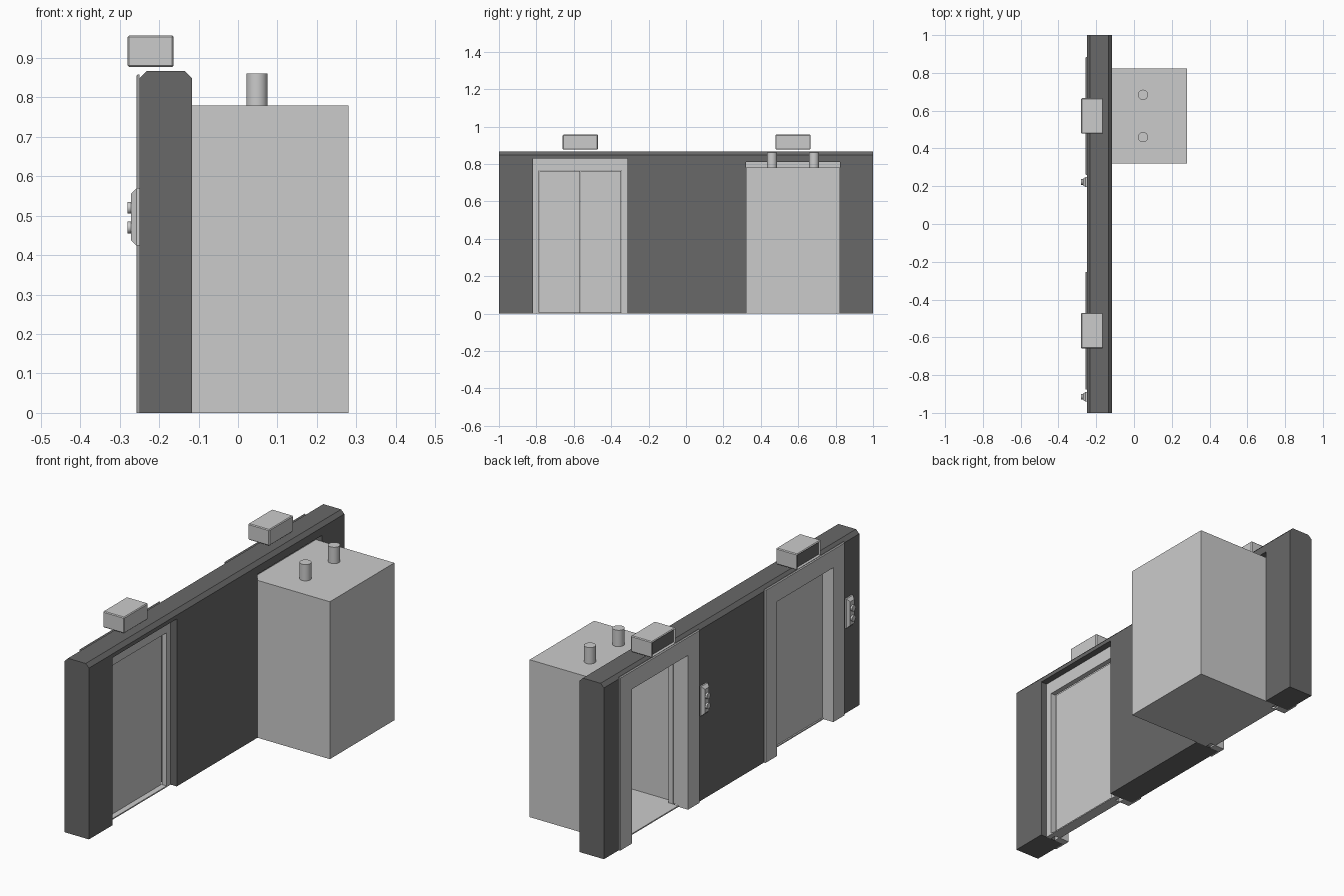
import bpy, bmesh, math
from mathutils import Matrix, Vector

default = bpy.data.objects.get("Cube")
if default:
    bpy.data.objects.remove(default, do_unlink=True)


def material(name, value):
    m = bpy.data.materials.new(name)
    m.use_nodes = True
    m.diffuse_color = (value, value, value, 1)
    bsdf = next(n for n in m.node_tree.nodes if n.type == 'BSDF_PRINCIPLED')
    bsdf.inputs["Base Color"].default_value = m.diffuse_color
    return m


LIGHT = material("light grey metal", 0.6)
DARK = material("dark grey wall", 0.14)


def finish(bm, name, *mats):
    bmesh.ops.recalc_face_normals(bm, faces=bm.faces)
    mesh = bpy.data.meshes.new(name)
    bm.to_mesh(mesh)
    bm.free()
    for m in mats:
        mesh.materials.append(m)
    ob = bpy.data.objects.new(name, mesh)
    bpy.context.collection.objects.link(ob)
    return ob


def box_mesh(x, y, z):
    """Box between the (low, high) pairs."""
    bm = bmesh.new()
    bmesh.ops.create_cube(bm, size=1)
    spans = (x, y, z)
    for v in bm.verts:
        v.co = Vector([s[0] if c < 0 else s[1] for c, s in zip(v.co, spans)])
    return bm


def box(name, x, y, z, mat=LIGHT):
    return finish(box_mesh(x, y, z), name, mat)


def slab_mesh(outline, x0, x1):
    """Extrude a (y, z) outline from x0 to x1."""
    bm = bmesh.new()
    face = bm.faces.new([bm.verts.new((x0, y, z)) for y, z in outline])
    ext = bmesh.ops.extrude_face_region(bm, geom=[face])["geom"]
    moved = [g for g in ext if isinstance(g, bmesh.types.BMVert)]
    bmesh.ops.translate(bm, verts=moved, vec=(x1 - x0, 0, 0))
    return bm


def arch(c, outer, top, inner, inner_top):
    """Doorway outline, open at the floor."""
    return [(c - outer, 0), (c - outer, top), (c + outer, top), (c + outer, 0),
            (c + inner, 0), (c + inner, inner_top), (c - inner, inner_top), (c - inner, 0)]


def cylinder(name, radius, depth, centre, axis='Z', segments=24):
    bm = bmesh.new()
    rot = Matrix.Rotation(math.pi / 2, 4, 'Y') if axis == 'X' else Matrix()
    bmesh.ops.create_cone(bm, cap_ends=True, segments=segments, radius1=radius,
                          radius2=radius, depth=depth,
                          matrix=Matrix.Translation(centre) @ rot)
    for f in bm.faces:
        f.smooth = len(f.verts) == 4
    for e in bm.edges:
        e.smooth = all(len(f.verts) == 4 for f in e.link_faces)
    return finish(bm, name, LIGHT)


FRONT, BACK = -0.25, -0.117          # wall faces
HOLE, DOOR, DOOR_TOP = 0.2525, 0.22, 0.765
# name, centre, height of the wall opening, whether the doors stand open
DOORWAYS = (("right", -0.565, 0.83, False), ("left", 0.572, 0.81, True))

# Wall with two doorways and chamfered top edges
outline = [(-1, 0)]
for _, c, top, _ in DOORWAYS:
    outline += [(c - HOLE, 0), (c - HOLE, top), (c + HOLE, top), (c + HOLE, 0)]
outline += [(1, 0), (1, 0.867), (-1, 0.867)]
bm = slab_mesh(outline, FRONT, BACK)
ridge = [e for e in bm.edges if all(v.co.z > 0.86 for v in e.verts)
         and abs(e.verts[0].co.y - e.verts[1].co.y) > 1]
bmesh.ops.bevel(bm, geom=ridge, offset=0.018, segments=1, affect='EDGES')
finish(bm, "wall", DARK)

for side, c, top, is_open in DOORWAYS:
    # Flat surround with a chamfered outer edge
    bm = slab_mesh(arch(c, 0.312, 0.858, DOOR, DOOR_TOP), -0.258, FRONT)
    rim = [e for e in bm.edges if all(v.co.x < FRONT - 0.004 for v in e.verts)
           and all(abs(v.co.y - c) > 0.3 for v in e.verts)
           and max(v.co.z for v in e.verts) > 0.1]
    bmesh.ops.bevel(bm, geom=rim, offset=0.004, segments=1, affect='EDGES')
    finish(bm, side + "_door_surround", LIGHT)

    # Jambs in front of and behind the door slot
    for part, x0, x1 in (("front", FRONT, -0.2), ("rear", -0.176, -0.15)):
        finish(slab_mesh(arch(c, HOLE, top, DOOR, DOOR_TOP), x0, x1),
               side + "_" + part + "_jamb", LIGHT)
    box(side + "_sill", (-0.205, -0.15), (c - DOOR, c + DOOR), (0, 0.006))

    # Sliding door leaves
    for s in (-1, 1):
        near, far = (DOOR + 0.003, HOLE) if is_open else (0.001, DOOR - 0.002)
        ys = sorted((c + s * near, c + s * far))
        box(side + "_door_leaf", (-0.199, -0.177), ys, (0.007, DOOR_TOP - 0.003))

    # Floor indicator with a recessed dark screen
    bm = box_mesh((-0.28, -0.163), (c - 0.094, c + 0.094), (0.877, 0.957))
    bmesh.ops.bevel(bm, geom=bm.edges[:], offset=0.004, segments=1, affect='EDGES')
    bm.normal_update()
    screen = min(bm.faces, key=lambda f: f.calc_center_median().x)
    bmesh.ops.inset_individual(bm, faces=[screen], thickness=0.008, depth=-0.008)
    screen.material_index = 1
    finish(bm, side + "_floor_indicator", LIGHT, DARK)

    # Call panel with sloped edges and two round buttons
    y = c - 0.35
    box(side + "_call_panel_base", (-0.257, FRONT), (y - 0.026, y + 0.026), (0.424, 0.57))
    bm = box_mesh((-0.271, -0.257), (y - 0.026, y + 0.026), (0.424, 0.57))
    for v in bm.verts:
        if v.co.x < -0.26:
            v.co.y += 0.01 if v.co.y < y else -0.01
            v.co.z += 0.014 if v.co.z < 0.5 else -0.014
    finish(bm, side + "_call_panel", LIGHT)
    for z in (0.47, 0.52):
        cylinder(side + "_call_button", 0.015, 0.012, (-0.274, y, z), 'X', 16)

# Hollow lift cabin behind the open doors
c = DOORWAYS[1][1]
bm = box_mesh((-0.15, 0.28), (c - HOLE, c + HOLE), (0, 0.78))
mouth = min(bm.faces, key=lambda f: f.calc_center_median().x)
bmesh.ops.delete(bm, geom=[mouth], context='FACES_ONLY')
cabin = finish(bm, "lift_cabin", LIGHT)
shell = cabin.modifiers.new("shell", 'SOLIDIFY')
shell.thickness = 0.006
shell.offset = -1

# Cable tubes on the cabin roof
for y in (c - 0.112, c + 0.112):
    cylinder("cable_tube", 0.027, 0.082, (0.048, y, 0.82))
